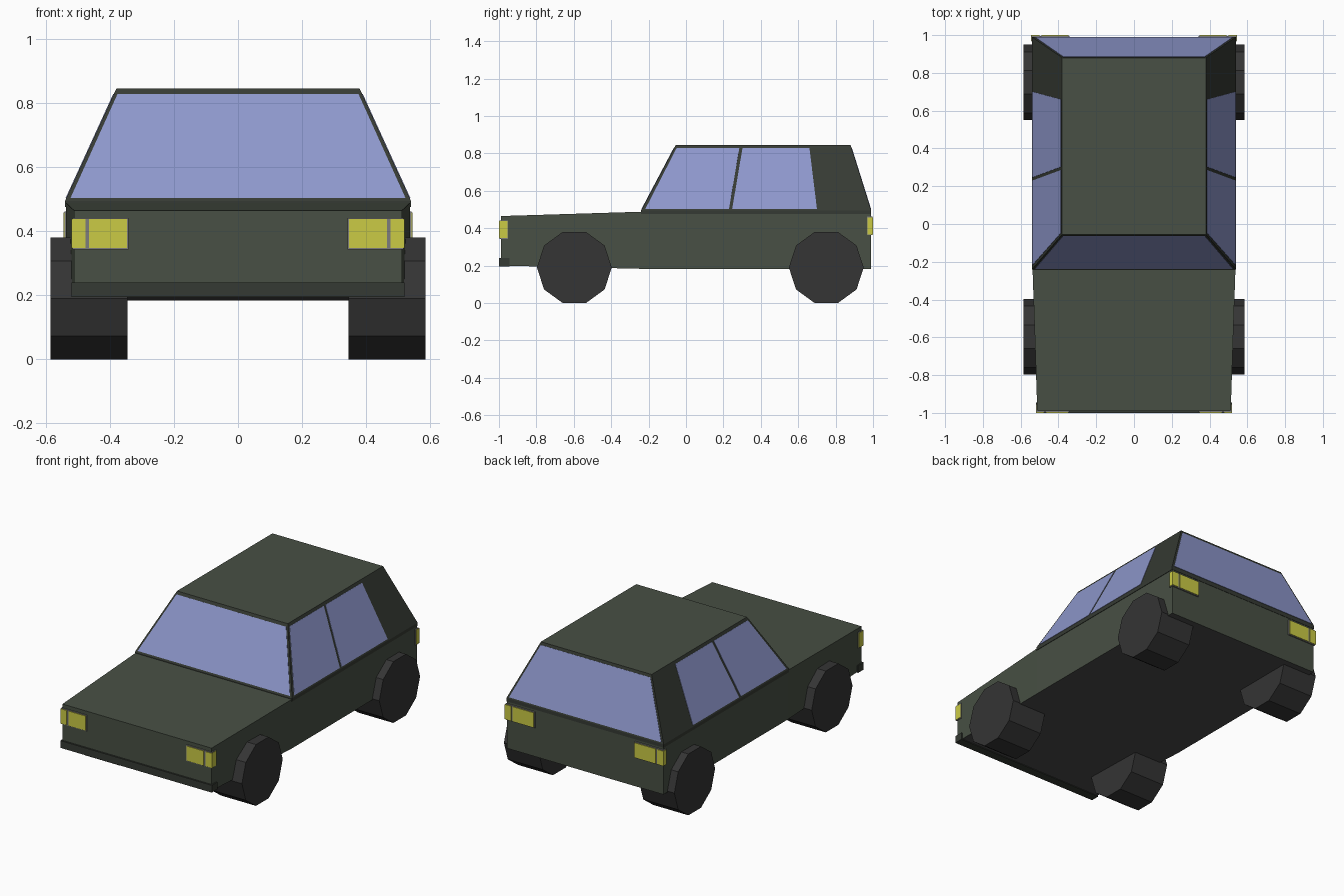
import bpy, bmesh
from math import radians
from mathutils import Vector

if "Cube" in bpy.data.objects:
    bpy.data.objects.remove(bpy.data.objects["Cube"])


def material(name, rgb):
    m = bpy.data.materials.new(name)
    m.diffuse_color = (*rgb, 1)
    m.use_nodes = True
    m.node_tree.nodes["Principled BSDF"].inputs["Base Color"].default_value = m.diffuse_color
    return m


PAINT = material("olive paint", (0.065, 0.08, 0.058))
TRIM = material("dark trim", (0.036, 0.042, 0.033))
RUBBER = material("rubber", (0.035, 0.035, 0.035))
UNDER = material("underside grey", (0.07, 0.07, 0.07))
GLASS = material("blue glass", (0.27, 0.31, 0.6))
LAMP = material("yellow lamp", (0.6, 0.6, 0.06))
CASING = material("lamp casing", (0.2, 0.2, 0.2))


def add(name, verts, faces, *mats):
    me = bpy.data.meshes.new(name)
    me.from_pydata(verts, [], faces)
    bm = bmesh.new()
    bm.from_mesh(me)
    bmesh.ops.recalc_face_normals(bm, faces=bm.faces)
    bm.to_mesh(me)
    bm.free()
    for m in mats:
        me.materials.append(m)
    ob = bpy.data.objects.new(name, me)
    bpy.context.collection.objects.link(ob)
    return ob


def loft(name, rings, *mats):
    """Join equal-length rings of points and close both ends."""
    n, last = len(rings[0]), (len(rings) - 1) * len(rings[0])
    faces = [tuple(range(n)), tuple(range(last, last + n))]
    for r in range(0, last, n):
        for i in range(n):
            j = (i + 1) % n
            faces.append((r + i, r + j, r + n + j, r + n + i))
    return add(name, [p for ring in rings for p in ring], faces, *mats)


def box(name, x, y, z, mat):
    rings = [[(x[0], y[0], h), (x[1], y[0], h), (x[1], y[1], h), (x[0], y[1], h)] for h in z]
    return loft(name, rings, mat)


# Lower body: cross-sections (y, half width, bottom, top)
sections = [(-0.99, 0.512, 0.2, 0.465), (-0.24, 0.537, 0.183, 0.488),
            (-0.239, 0.537, 0.183, 0.478), (0.988, 0.537, 0.183, 0.478)]
body = loft("body", [[(-w, y, b), (w, y, b), (w, y, t), (-w, y, t)]
                     for y, w, b, t in sections], PAINT, UNDER)
for f in body.data.polygons:
    if f.normal.z < -0.9:
        f.material_index = 1

# Belt line and front bumper
box("belt_trim", (-0.54, 0.54), (-0.24, 0.99), (0.475, 0.495), TRIM)
box("front_bumper", (-0.52, 0.52), (-1.0, -0.945), (0.195, 0.24), TRIM)

# Cabin: tapered shell with painted roof
Z0, Z1 = 0.495, 0.845


def rect(w, y0, y1, z):
    return [(-w, y0, z), (w, y0, z), (w, y1, z), (-w, y1, z)]


cabin = loft("cabin", [rect(0.54, -0.24, 0.99, Z0), rect(0.38, -0.055, 0.88, Z1)], TRIM, PAINT)
for f in cabin.data.polygons:
    if f.normal.z > 0.9:
        f.material_index = 1


def pane(name, pts):
    """Thin glass sheet standing just proud of the cabin."""
    p = [Vector(v) for v in pts]
    n = (p[1] - p[0]).cross(p[2] - p[0]).normalized()
    if n.z < 0:
        n = -n
    loft(name, [[v - n * 0.003 for v in p], [v + n * 0.002 for v in p]], GLASS)


def lerp(a, b, z):
    return a + (b - a) * (z - Z0) / (Z1 - Z0)


# Windscreen and rear window
for name, y0, y1 in (("windscreen", -0.24, -0.055), ("rear_window", 0.99, 0.88)):
    pane(name, [(x, lerp(y0, y1, z), z) for x, z in
                ((-0.523, 0.503), (0.523, 0.503), (0.376, 0.828), (-0.376, 0.828))])

# Side windows
for side, s in (("right", 1), ("left", -1)):
    for part, ys in (("front", (-0.217, 0.23, 0.285, -0.05)),
                     ("rear", (0.247, 0.7, 0.66, 0.302))):
        pane(f"{side}_{part}_window",
             [(s * lerp(0.54, 0.38, z), y, z) for y, z in zip(ys, (0.503, 0.503, 0.828, 0.828))])

# Lamps: a wide lamp and a corner lamp in a casing, at all four corners
for side, s in (("right", 1), ("left", -1)):
    for part, e, dz, xo, depth in (("front", -1, 0, 0.52, 0.045), ("rear", 1, 0.02, 0.545, 0.03)):
        def lamp(name, xa, xb, ya, yb, pad, mat):
            box(f"{side}_{part}_{name}", sorted((s * xa, s * xb)), sorted((e * ya, e * yb)),
                (0.347 + dz - pad, 0.438 + dz + pad), mat)
        lamp("lamp_casing", 0.342, xo - 0.003, 0.996, 1 - depth - 0.003, 0.004, CASING)
        lamp("main_lamp", 0.347, xo - 0.055, 1.0, 0.98, 0, LAMP)
        lamp("corner_lamp", xo - 0.044, xo, 1.0, 1 - depth, 0, LAMP)

# Ten-sided wheels
for side, s in (("right", 1), ("left", -1)):
    for part, y in (("front", -0.597), ("rear", 0.75)):
        bpy.ops.mesh.primitive_cylinder_add(vertices=10, radius=0.2, depth=0.24,
                                            location=(s * 0.465, y, 0.19),
                                            rotation=(0, radians(90), 0))
        wheel = bpy.context.object
        wheel.name = f"{side}_{part}_wheel"
        # turn the flats to the ground: first vertex points along y
        wheel.data.materials.append(RUBBER)
